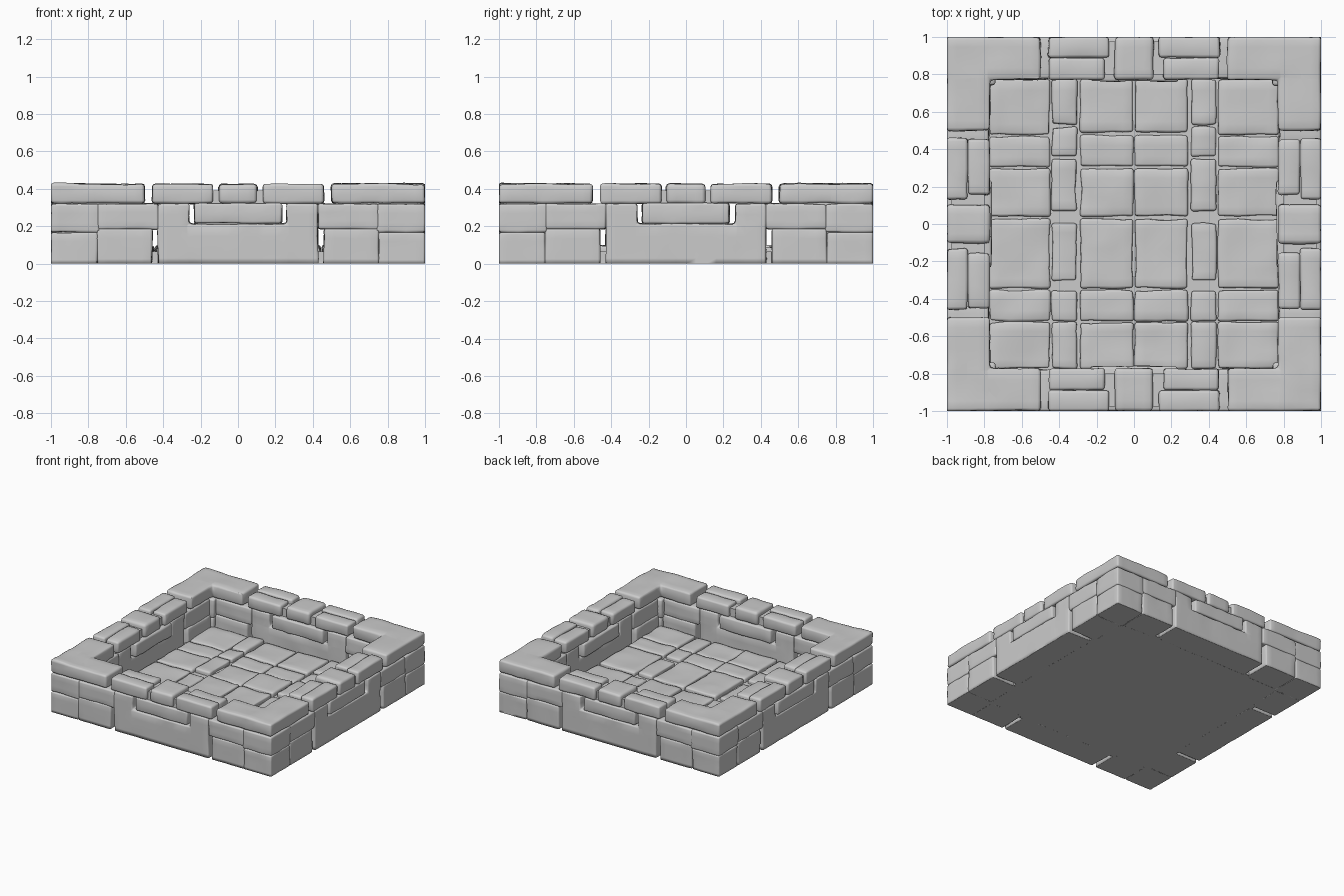
import bpy, bmesh, math, random
from mathutils import Vector, Matrix, noise

if "Cube" in bpy.data.objects:
    bpy.data.objects.remove(bpy.data.objects["Cube"])

random.seed(4)


def stone(name, cells, lo, hi, axis='z', turn=0, bevel=0.014, rough=0.007, step=0.055):
    """Worn block: flat cells joined, extruded lo..hi along axis, bevelled and roughened."""
    bm = bmesh.new()
    for a0, a1, b0, b1 in cells:
        ring = []
        for a, b in ((a0, b0), (a1, b0), (a1, b1), (a0, b1)):
            ring.append(bm.verts.new((a, b, lo) if axis == 'z' else (a, lo, b)))
        bm.faces.new(ring)
    bmesh.ops.remove_doubles(bm, verts=bm.verts, dist=0.0005)
    ext = bmesh.ops.extrude_face_region(bm, geom=bm.faces[:])
    top = [g for g in ext['geom'] if isinstance(g, bmesh.types.BMVert)]
    move = Vector((0, 0, hi - lo)) if axis == 'z' else Vector((0, hi - lo, 0))
    bmesh.ops.translate(bm, verts=top, vec=move)
    bmesh.ops.recalc_face_normals(bm, faces=bm.faces[:])
    if bevel:
        sharp = [e for e in bm.edges if e.calc_face_angle(0) > 0.5]
        bmesh.ops.bevel(bm, geom=sharp, offset=bevel, segments=2, profile=0.5,
                        affect='EDGES', clamp_overlap=True)
    if rough:
        for i in range(3):
            vals = [v.co[i] for v in bm.verts]
            mn, mx = min(vals), max(vals)
            n = max(1, round((mx - mn) / step))
            normal = Vector([1.0 if j == i else 0.0 for j in range(3)])
            for k in range(1, n):
                bmesh.ops.bisect_plane(bm, geom=bm.verts[:] + bm.edges[:] + bm.faces[:],
                                       plane_co=normal * (mn + (mx - mn) * k / n), plane_no=normal)
    bmesh.ops.rotate(bm, verts=bm.verts, cent=(0, 0, 0), matrix=Matrix.Rotation(turn * math.pi / 2, 3, 'Z'))
    bm.normal_update()
    if rough:
        for v in bm.verts:
            n = noise.noise(v.co * 6) + 0.6 * noise.noise(v.co * 15)
            v.co += v.normal * rough * (n - 0.3)
    for v in bm.verts:
        v.co.x = max(-1, min(1, v.co.x))
        v.co.y = max(-1, min(1, v.co.y))
        v.co.z = max(0, v.co.z)
    mesh = bpy.data.meshes.new(name)
    bm.to_mesh(mesh)
    bm.free()
    for p in mesh.polygons:
        p.use_smooth = bool(rough)
    obj = bpy.data.objects.new(name, mesh)
    bpy.context.collection.objects.link(obj)
    return obj


def span(a, b, s):
    """Mirror an interval to the side s."""
    return (a, b) if s > 0 else (-b, -a)


OUT, IN = -1.003, -0.77      # outer and inner wall faces
LOW = -0.03                  # lowest stones are cut flat at the ground

for t in range(4):
    # lower course: a wide U-shaped stone holding a smaller block
    stone("wall_cradle_stone",
          [(-.43, -.26, LOW, .215), (-.26, .26, LOW, .215), (.26, .43, LOW, .215),
           (-.43, -.26, .215, .322), (.26, .43, .215, .322)], OUT, IN - .01, 'y', t)
    stone("wall_cradle_block", [(-.235, .235, .212, .325)], OUT, IN + .01, 'y', t)

    # corner column and the L-shaped cap stone
    stone("corner_base_stone", [(-1.003, -.75, OUT, -.75)], LOW, .17, 'z', t)
    stone("corner_middle_stone", [(-1.003, -.74, OUT, -.74)], .165, .322, 'z', t)
    stone("corner_cap_stone", [(-1.003, IN, OUT, IN), (IN, -.497, OUT, IN), (-1.003, IN, IN, -.497)],
          .32, .429, 'z', t, .018)

    # middle cap stone
    stone("wall_cap_middle", [(-.105, .105, OUT, IN)], .32, .428, 'z', t, .02)
    stone("wall_mortar", [(-.22, .22, .02, .39)], -.975, -.80, 'y', t, 0, 0)

    for s in (-1, 1):
        stone("wall_lower_stone", [span(.457, .755, s) + (LOW, .19)], OUT, IN, 'y', t)
        stone("wall_upper_stone", [span(.425, .755, s) + (.182, .322)], OUT, IN - .005, 'y', t)
        stone("wall_cap_outer", [span(.13, .46, s) + (OUT, -.888)], .32, .428, 'z', t, .017)
        stone("wall_cap_inner", [span(.155, .455, s) + (-.89, IN)], .32, .42, 'z', t, .017)
        # recessed mortar behind the joints, leaving the slots open
        for a, b, z0, z1 in ((.275, .415, .02, .385), (.2, .445, .33, .388), (.44, .475, .20, .31),
                             (.475, .96, .02, .31), (.52, .96, .30, .405)):
            stone("wall_mortar", [span(a, b, s) + (z0, z1)], -.975, -.80, 'y', t, 0, 0)

# floor bed and paving: columns of slabs mirrored left and right
stone("floor_bed", [(-.80, .80, -.80, .80)], 0, .065, bevel=0, rough=0)
columns = (
    (.447, .775, ((.775, .475), (.47, .303), (.298, .04), (.028, -.345), (-.352, -.52), (-.523, -.775))),
    (.305, .442, ((.775, .53), (.52, .36), (.35, .07), (.005, -.305), (-.355, -.52), (-.523, -.775))),
    (.002, .288, ((.775, .49), (.475, .308), (.298, .04), (.028, -.345), (-.352, -.52), (-.527, -.775))),
)
for s in (-1, 1):
    for a, b, rows in columns:
        for y1, y0 in rows:
            stone("floor_slab", [span(a, b, s) + (y0, y1)], .03,
                  .095 + random.uniform(-.008, .008), bevel=.014, rough=.009)
